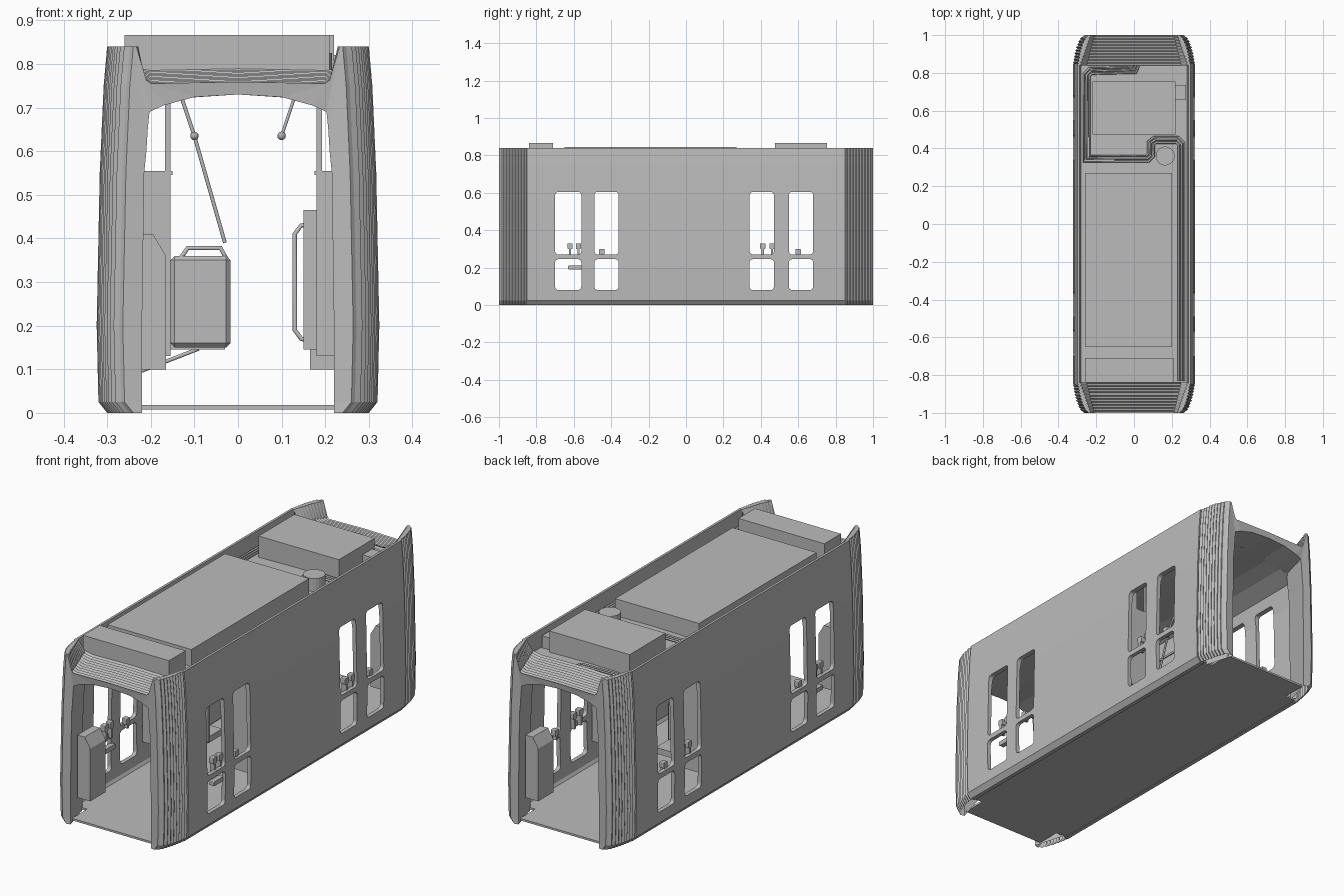
import bpy, bmesh, math
from mathutils import Vector

if "Cube" in bpy.data.objects:
    bpy.data.objects.remove(bpy.data.objects["Cube"], do_unlink=True)

grey = bpy.data.materials.new("plain_grey")
grey.use_nodes = True
grey.diffuse_color = (0.5, 0.5, 0.5, 1)
grey.node_tree.nodes["Principled BSDF"].inputs["Base Color"].default_value = (0.5, 0.5, 0.5, 1)


def make(name, bm):
    bmesh.ops.recalc_face_normals(bm, faces=bm.faces[:])
    me = bpy.data.meshes.new(name)
    bm.to_mesh(me)
    bm.free()
    me.materials.append(grey)
    ob = bpy.data.objects.new(name, me)
    bpy.context.collection.objects.link(ob)
    return ob


def box(name, x, y, z, round_x=0):
    """Box from three (min, max) ranges, optionally with rounded edges along x."""
    bm = bmesh.new()
    bmesh.ops.create_cube(bm, size=1)
    for v in bm.verts:
        v.co = [r[0] + (c + 0.5) * (r[1] - r[0]) for c, r in zip(v.co, (x, y, z))]
    if round_x:
        edges = [e for e in bm.edges if abs(e.verts[0].co.x - e.verts[1].co.x) > 1e-4]
        bmesh.ops.bevel(bm, geom=edges, offset=round_x, segments=4, profile=0.5, affect='EDGES')
    return make(name, bm)


def loft(name, rings, closed=False):
    """Skin a list of equal point rings; closed rings get end caps."""
    bm = bmesh.new()
    rows = [[bm.verts.new(p) for p in r] for r in rings]
    n = len(rows[0])
    for a, b in zip(rows, rows[1:]):
        for i in range(n if closed else n - 1):
            j = (i + 1) % n
            bm.faces.new((a[i], a[j], b[j], b[i]))
    if closed:
        bm.faces.new(rows[0])
        bm.faces.new(rows[-1])
    return make(name, bm)


def extrude(name, profile, y0, y1):
    return loft(name, [[(x, y, z) for x, z in profile] for y in (y0, y1)], True)


def pipe(name, points, radius):
    cu = bpy.data.curves.new(name, 'CURVE')
    cu.dimensions = '3D'
    cu.bevel_depth = radius
    cu.bevel_resolution = 1
    cu.use_fill_caps = True
    sp = cu.splines.new('POLY')
    sp.points.add(len(points) - 1)
    for p, co in zip(sp.points, points):
        p.co = (*co, 1)
    cu.materials.append(grey)
    ob = bpy.data.objects.new(name, cu)
    bpy.context.collection.objects.link(ob)
    return ob


def mirrored(half):
    """Half profile ending on the centre line, completed on the other side."""
    return half + [(-x, z) for x, z in half[-2::-1]]


# Body shell: tapered walls, parapets, sunken roof and curved ceiling
SIDE = [(0.30, 0), (0.32, 0.025), (0.324, 0.2), (0.317, 0.55), (0.308, 0.75), (0.30, 0.84)]
outer = mirrored(SIDE + [(0.288, 0.84), (0.28, 0.76), (0, 0.765)])
inner = mirrored([(0.28, 0), (0.30, 0.03), (0.304, 0.2), (0.297, 0.55), (0.28, 0.66),
                  (0.2, 0.70), (0.12, 0.722), (0, 0.73)])
body = extrude("body_shell", outer + inner[::-1], -0.85, 0.85)

# Door windows cut through both walls
DOORS = [(-0.70, -0.56), (-0.49, -0.36), (0.34, 0.47), (0.55, 0.68)]
for span in DOORS:
    for height in ((0.27, 0.605), (0.08, 0.245)):
        cutter = box("window_cutter", (-0.5, 0.5), span, height, 0.018)
        cutter.hide_render = True
        mod = body.modifiers.new("window", 'BOOLEAN')
        mod.operation = 'DIFFERENCE'
        mod.solver = 'EXACT'
        mod.object = cutter
        bpy.context.view_layer.objects.active = body
        bpy.ops.object.modifier_apply(modifier=mod.name)
        bpy.data.objects.remove(cutter, do_unlink=True)

# Floor
box("floor", (-0.29, 0.29), (-0.85, 0.85), (0.008, 0.018))
for s in (-1, 1):
    extrude("gangway_floor", [(-0.23, 0.008), (0.23, 0.008), (0.23, 0.018), (-0.23, 0.018)],
            0.85 * s, 0.97 * s)

# Ribbed gangway bellows at both ends, with a flange and an inner lining
LINING = [(0.22, 0), (0.22, 0.025), (0.22, 0.2), (0.215, 0.55), (0.21, 0.6),
          (0.207, 0.65), (0.203, 0.69), (0.17, 0.705), (0.1, 0.724), (0, 0.73)]
RIBS = 10
for s, end in ((-1, "front"), (1, "back")):
    rings = []
    for i in range(2 * RIBS + 1):
        t = i / (2 * RIBS)
        groove = 0.007 if i % 2 else 0
        inset = 0.06 * (0.25 * t + 0.75 * (1 - math.sqrt(1 - t * t))) + groove
        arch = 0.785 - 0.03 * t - groove
        half = [(x - inset, z) for x, z in SIDE]
        half += [(0.288 - 0.055 * t - groove, 0.84), (0.25 - 0.04 * t, arch + 0.008),
                 (0.2, arch), (0, arch + 0.004)]
        rings.append([(x, s * (0.84 + 0.16 * t), z) for x, z in mirrored(half)])
    for y, flare in ((0.995, 0), (0.84, 0.05)):
        rings.append([(x * (1 + flare * 4 * (z < 0.7)), s * y, z) for x, z in mirrored(LINING)])
    loft(end + "_bellows", rings)

# Roof equipment
box("front_roof_box", (-0.26, 0.21), (-0.84, -0.71), (0.755, 0.866))
box("main_roof_unit", (-0.26, 0.2), (-0.65, 0.27), (0.755, 0.846))
box("back_roof_box", (-0.22, 0.22), (0.475, 0.755), (0.755, 0.866))
box("roof_junction_box", (0.22, 0.275), (0.66, 0.735), (0.755, 0.82))
bm = bmesh.new()
bmesh.ops.create_cone(bm, cap_ends=True, segments=24, radius1=0.05, radius2=0.05, depth=0.07)
bmesh.ops.translate(bm, vec=(0.165, 0.36, 0.79), verts=bm.verts[:])
make("roof_vent", bm)

# Three parallel roof conduits, offset with mitred corners
route = [Vector(p) for p in ((0.01, 0.84), (0, 0.815), (-0.23, 0.81), (-0.25, 0.79), (-0.25, 0.345),
                             (0.07, 0.345), (0.09, 0.365), (0.09, 0.43), (0.11, 0.445),
                             (0.23, 0.445), (0.25, 0.425), (0.25, -0.83))]
normals = [Vector((a.y - b.y, b.x - a.x)).normalized() for a, b in zip(route, route[1:])]
for k in (-1, 0, 1):
    pts = []
    for i, p in enumerate(route):
        n1, n2 = normals[max(i - 1, 0)], normals[min(i, len(normals) - 1)]
        q = p + (n1 + n2) / (1 + n1.dot(n2)) * 0.015 * k
        pts.append((q.x, q.y, 0.775))
    pipe("roof_conduit", pts, 0.006)

# Slant-topped cabinets beside each gangway
for s in (-1, 1):
    profile = [(0.235, 0.1), (0.165, 0.1), (0.165, 0.36), (0.195, 0.41), (0.235, 0.41)]
    extrude("gangway_cabinet", [(s * x, z) for x, z in profile], s * 0.80, s * 0.92)

# Wall linings and ledges between the doors
for s, face in ((-1, 0.155), (1, 0.18)):
    for name, depth, z in (("lower_lining", face, (0.13, 0.55)), ("upper_lining", face + 0.06, (0.55, 0.69)),
                           ("lining_ledge", face - 0.005, (0.545, 0.555))):
        box(name, sorted((s * depth, s * 0.298)), (-0.32, 0.31), z)
    for y in (-0.32, 0.30):
        box("lining_post", sorted((s * face, s * (face + 0.012))), (y, y + 0.012), (0.13, 0.71))

# Seats with backrests and grab handles
for y in (-0.22, 0.14):
    back = box("seat_back", (-0.155, -0.017), (y, y + 0.035), (0.15, 0.36))
    bev = back.modifiers.new("soft_edge", 'BEVEL')
    bev.width = 0.01
    box("seat_cushion", (-0.155, -0.03), (y + 0.03, y + 0.14), (0.145, 0.175))
    pipe("seat_handle", [(-0.135, y + 0.017, 0.35), (-0.115, y + 0.017, 0.378),
                         (-0.04, y + 0.017, 0.378), (-0.025, y + 0.017, 0.35)], 0.006)
    pipe("seat_brace", [(-0.25, y + 0.05, 0.085), (-0.09, y + 0.05, 0.147)], 0.005)
    pipe("grab_pole", [(-0.13, y, 0.725), (-0.1, y, 0.635), (-0.03, y + 0.017, 0.39)], 0.005)
    pipe("ceiling_hanger", [(0.13, y, 0.725), (0.1, y, 0.635)], 0.004)
    for x in (-0.1, 0.1):
        bm = bmesh.new()
        bmesh.ops.create_icosphere(bm, subdivisions=2, radius=0.01)
        bmesh.ops.translate(bm, vec=(x, y, 0.635), verts=bm.verts[:])
        make("pole_joint", bm)
    pipe("side_rail", [(0.18, y, 0.43), (0.145, y, 0.43), (0.13, y, 0.41), (0.13, y, 0.19),
                       (0.145, y, 0.17), (0.18, y, 0.16)], 0.006)
    box("rail_panel", (0.15, 0.18), (y - 0.01, y + 0.01), (0.145, 0.465))

# Door handles and push buttons
for s in (-1, 1):
    for y, z in ((-0.62, 0.3), (-0.575, 0.3), (-0.45, 0.27), (0.41, 0.3), (0.46, 0.3), (0.60, 0.27)):
        x = sorted((s * 0.285, s * 0.31))
        box("door_button", x, (y - 0.014, y + 0.014), (z, z + 0.03), 0.004)
        box("button_stem", x, (y - 0.006, y + 0.006), (0.25, z + 0.005))
    box("door_latch", sorted((s * 0.285, s * 0.31)), (-0.63, -0.55), (0.19, 0.212), 0.004)
